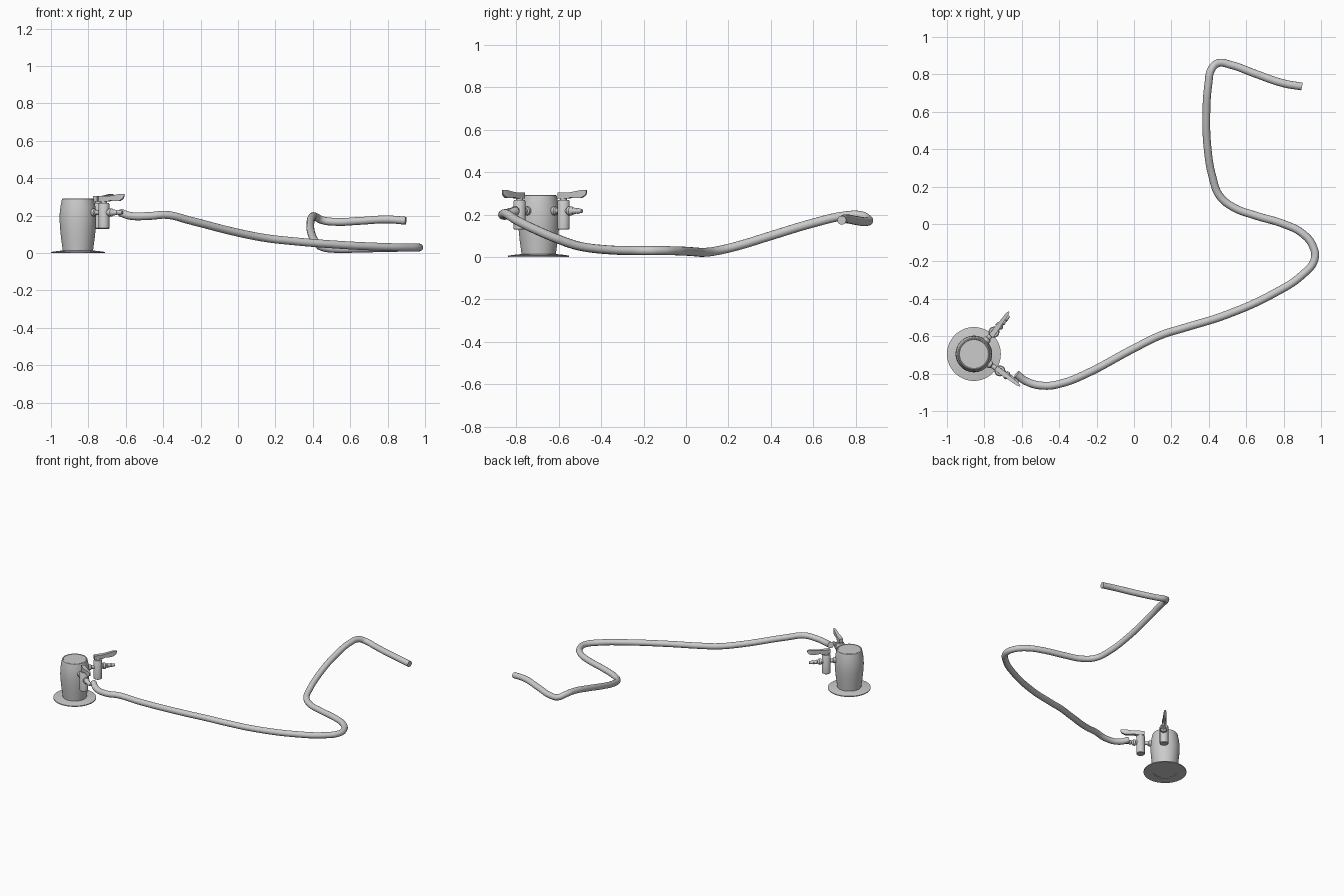
import bpy, bmesh, math
from mathutils import Matrix, Vector

if "Cube" in bpy.data.objects:
    bpy.data.objects.remove(bpy.data.objects["Cube"])

CX, CY = -0.856, -0.695


def add_object(name, bm, smooth=True):
    bmesh.ops.recalc_face_normals(bm, faces=bm.faces)
    me = bpy.data.meshes.new(name)
    bm.to_mesh(me)
    bm.free()
    ob = bpy.data.objects.new(name, me)
    bpy.context.collection.objects.link(ob)
    bpy.ops.object.select_all(action='DESELECT')
    ob.select_set(True)
    bpy.context.view_layer.objects.active = ob
    if smooth:
        bpy.ops.object.shade_smooth_by_angle(angle=math.radians(35))
    return ob


def lathe(name, profile, matrix, sides=32, closed=False):
    """Revolve (radius, height) points round local z; open profiles get caps."""
    bm = bmesh.new()
    rings = []
    for r, z in profile:
        rings.append([bm.verts.new((r * math.cos(2 * math.pi * i / sides),
                                    r * math.sin(2 * math.pi * i / sides), z))
                      for i in range(sides)])
    pairs = list(zip(rings, rings[1:]))
    if closed:
        pairs.append((rings[-1], rings[0]))
    for a, b in pairs:
        for i in range(sides):
            j = (i + 1) % sides
            bm.faces.new((a[i], a[j], b[j], b[i]))
    if not closed:
        bm.faces.new(rings[0])
        bm.faces.new(rings[-1])
    bm.transform(matrix)
    return add_object(name, bm)


# Barrel with bulging wall, and its thin base flange
base = Matrix.Translation((CX, CY, 0))
lathe("barrel", [(0.080, 0.004), (0.083, 0.03), (0.090, 0.08), (0.096, 0.14), (0.098, 0.18),
                 (0.097, 0.215), (0.093, 0.25), (0.087, 0.28), (0.085, 0.289), (0.080, 0.292),
                 (0.077, 0.289)], base, 48)
lathe("base_flange", [(0.079, 0.0), (0.144, 0.0), (0.144, 0.006), (0.110, 0.011), (0.079, 0.014)],
      base, 48, closed=True)


def valve(tag, angle, reach, lever_turn):
    """Tap pointing out of the barrel: pipe, body, spout, stem and lever."""
    turn = base @ Matrix.Rotation(math.radians(angle), 4, 'Z')
    along = turn @ Matrix.Translation((0, 0, 0.217)) @ Matrix.Rotation(math.pi / 2, 4, 'Y')
    upright = turn @ Matrix.Translation((reach, 0, 0))
    # Inlet pipe with rounded collar
    lathe("inlet_pipe_" + tag, [(0.013, 0.08), (0.019, 0.092), (0.021, 0.100), (0.019, 0.110),
                                (0.013, 0.115), (0.013, reach)], along, 20)
    # Upright valve body with stem
    lathe("valve_body_" + tag, [(0.026, 0.130), (0.029, 0.133), (0.029, 0.262), (0.025, 0.268),
                                (0.016, 0.268), (0.016, 0.282)], upright, 24)
    # Stepped hose spout
    lathe("spout_" + tag, [(0.016, reach), (0.016, reach + 0.034), (0.022, reach + 0.036),
                           (0.021, reach + 0.050), (0.011, reach + 0.062), (0.016, reach + 0.066),
                           (0.011, reach + 0.088), (0.014, reach + 0.091),
                           (0.008, reach + 0.118)], along, 20)
    # Lever: side profile (x, bottom, top, half width)
    bm = bmesh.new()
    sections = [(-0.027, 0.275, 0.304, 0.013), (0.028, 0.275, 0.304, 0.014),
                (0.050, 0.281, 0.306, 0.011), (0.075, 0.278, 0.310, 0.010),
                (0.105, 0.279, 0.315, 0.009), (0.127, 0.290, 0.316, 0.006),
                (0.135, 0.303, 0.315, 0.003)]
    rings = [[bm.verts.new(p) for p in ((x, -w, lo), (x, w, lo), (x, w, hi), (x, -w, hi))]
             for x, lo, hi, w in sections]
    for a, b in zip(rings, rings[1:]):
        for i in range(4):
            j = (i + 1) % 4
            bm.faces.new((a[i], a[j], b[j], b[i]))
    bm.faces.new(rings[0])
    bm.faces.new(rings[-1])
    bm.transform(upright @ Matrix.Rotation(math.radians(lever_turn), 4, 'Z'))
    add_object("lever_" + tag, bm)


valve("left", 47.6, 0.159, 6)
valve("right", -33, 0.166, -4)

# Hose winding across the floor and rising at both ends
path = [(-0.628, -0.803, 0.216), (-0.575, -0.842, 0.199), (-0.48, -0.865, 0.198),
        (-0.38, -0.850, 0.204), (-0.26, -0.803, 0.175), (0.0, -0.665, 0.109),
        (0.15, -0.592, 0.080), (0.26, -0.558, 0.067), (0.50, -0.483, 0.047),
        (0.75, -0.370, 0.034), (0.90, -0.272, 0.030), (0.965, -0.19, 0.030),
        (0.957, -0.12, 0.030), (0.90, -0.050, 0.029), (0.80, 0.0, 0.027),
        (0.65, 0.045, 0.024), (0.53, 0.090, 0.022), (0.458, 0.150, 0.030),
        (0.420, 0.250, 0.054), (0.394, 0.40, 0.100), (0.387, 0.60, 0.160),
        (0.398, 0.75, 0.194), (0.413, 0.825, 0.195), (0.450, 0.860, 0.176),
        (0.52, 0.850, 0.167), (0.65, 0.803, 0.172), (0.80, 0.752, 0.180),
        (0.897, 0.735, 0.173)]
cu = bpy.data.curves.new("hose", 'CURVE')
cu.dimensions = '3D'
cu.bevel_depth = 0.021
cu.bevel_resolution = 6
cu.resolution_u = 8
cu.use_fill_caps = True
sp = cu.splines.new('BEZIER')
sp.bezier_points.add(len(path) - 1)
for bp, co in zip(sp.bezier_points, path):
    bp.co = co
    bp.handle_left_type = bp.handle_right_type = 'AUTO'
hose = bpy.data.objects.new("hose", cu)
bpy.context.collection.objects.link(hose)
bpy.ops.object.select_all(action='DESELECT')
hose.select_set(True)
bpy.context.view_layer.objects.active = hose
bpy.ops.object.convert(target='MESH')
bpy.ops.object.shade_smooth_by_angle(angle=math.radians(40))
